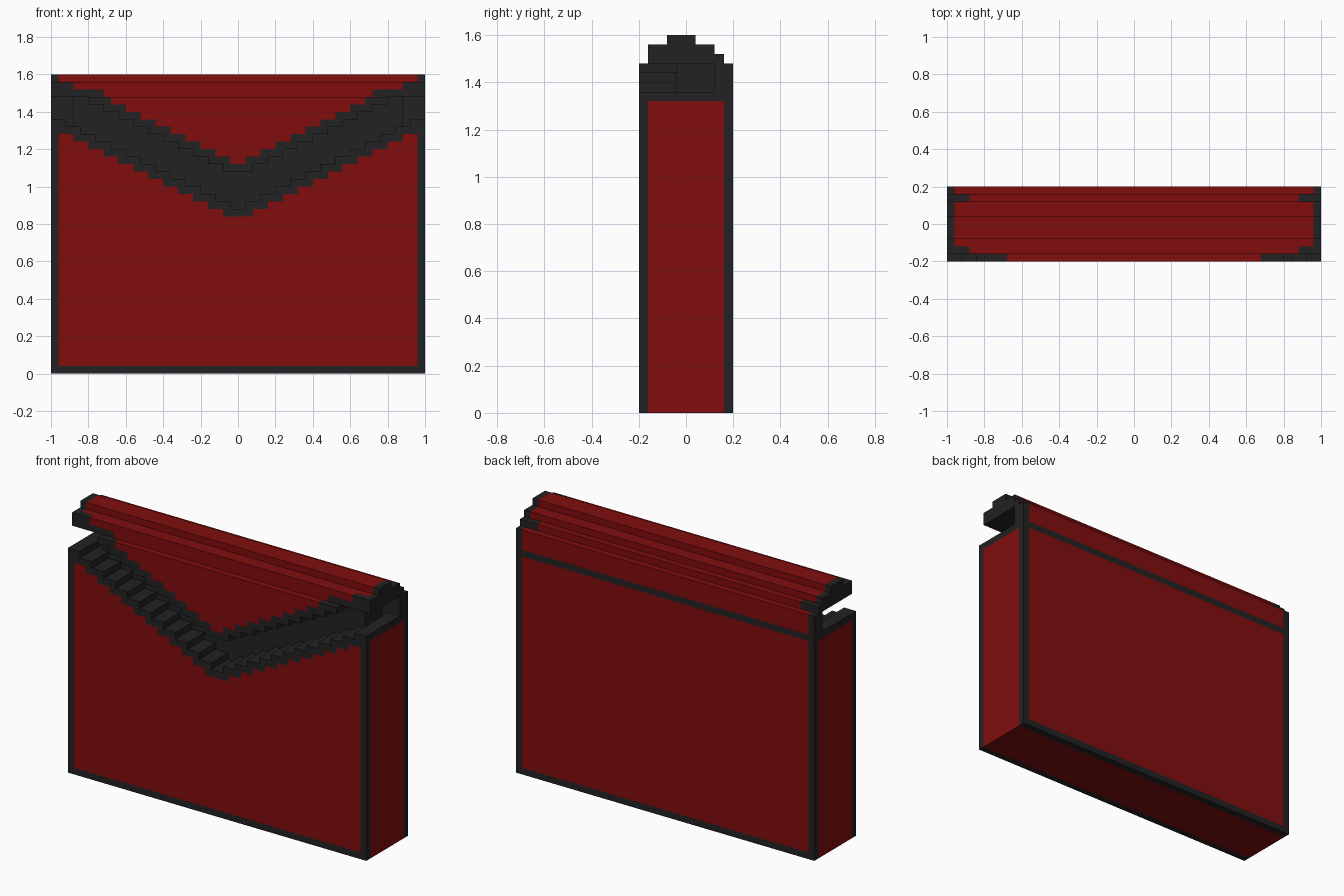
import bpy, bmesh

if "Cube" in bpy.data.objects:
    bpy.data.objects.remove(bpy.data.objects["Cube"])

# Block-built envelope bag on a 0.04 unit grid: 50 x 10 x 40 cells
S = 0.04
NX, NY, NZ = 50, 10, 40
ROOF = [37, 39, 39, 40, 40, 40, 39, 39, 38, 37]   # flap top height per depth row


def material(name, rgb):
    m = bpy.data.materials.new(name)
    m.diffuse_color = (*rgb, 1)
    m.use_nodes = True
    m.node_tree.nodes["Principled BSDF"].inputs["Base Color"].default_value = m.diffuse_color
    return m


MATS = [material("red leather", (0.22, 0.004, 0.004)),
        material("black trim", (0.016, 0.016, 0.016))]


def side(i):
    """Cell distance from the centre line (mirrors left and right)."""
    return i - 25 if i >= 25 else 24 - i


def part_of(i, j, k):
    """Which part fills a cell, or None when empty."""
    if not (0 <= i < NX and 0 <= j < NY and 0 <= k < NZ) or k >= ROOF[j]:
        return None
    a = side(i)
    rim = 22 + (a + 1) // 2            # V-shaped mouth of the body
    flap_edge = min(27 + a // 2, 37)   # V-shaped lower edge of the flap
    if k >= 37:
        return "flap"
    if j >= 8 or k < rim:
        return "bag_body"
    if j < 4:
        return "flap" if k >= flap_edge else None
    return "lining" if a < 22 else None


def is_trim(part, i, j, k):
    """Black piping on edges, rims and the inside."""
    a = side(i)
    if part == "lining":
        return True
    if part == "bag_body":
        if j in (0, 9) and (a == 24 or k == 0):
            return True
        if a == 24 and k >= 33:
            return True
        if j >= 8:
            return k == 33 or (j == 8 and k > 33)
        return k >= 21 + a // 2
    # flap: black ends, underside and V border
    border = 28 + (a + 1) // 2 if a < 18 else (38 if a < 22 else 39)
    if a == 24 or (a >= 22 and k == 37 and j < 9):
        return True
    return k < border and (j < 3 and (j < 2 or k < 38) or j == 3 and k < 37)


# Face directions with corner offsets, counter-clockwise from outside
FACES = {
    (1, 0, 0): [(1, 0, 0), (1, 1, 0), (1, 1, 1), (1, 0, 1)],
    (-1, 0, 0): [(0, 0, 0), (0, 0, 1), (0, 1, 1), (0, 1, 0)],
    (0, 1, 0): [(0, 1, 0), (0, 1, 1), (1, 1, 1), (1, 1, 0)],
    (0, -1, 0): [(0, 0, 0), (1, 0, 0), (1, 0, 1), (0, 0, 1)],
    (0, 0, 1): [(0, 0, 1), (1, 0, 1), (1, 1, 1), (0, 1, 1)],
    (0, 0, -1): [(0, 0, 0), (0, 1, 0), (1, 1, 0), (1, 0, 0)],
}


def build(name):
    """Skin one part with its exposed cell faces."""
    bm = bmesh.new()
    verts = {}

    def vert(p):
        if p not in verts:
            verts[p] = bm.verts.new(((p[0] - 25) * S, (p[1] - 5) * S, p[2] * S))
        return verts[p]

    for i in range(NX):
        for j in range(NY):
            for k in range(NZ):
                if part_of(i, j, k) != name:
                    continue
                for (dx, dy, dz), corners in FACES.items():
                    if part_of(i + dx, j + dy, k + dz):
                        continue
                    f = bm.faces.new([vert((i + x, j + y, k + z)) for x, y, z in corners])
                    f.material_index = int(is_trim(name, i, j, k))
    me = bpy.data.meshes.new(name)
    bm.to_mesh(me)
    bm.free()
    for m in MATS:
        me.materials.append(m)
    bpy.context.collection.objects.link(bpy.data.objects.new(name, me))


for part in ("bag_body", "lining", "flap"):
    build(part)
